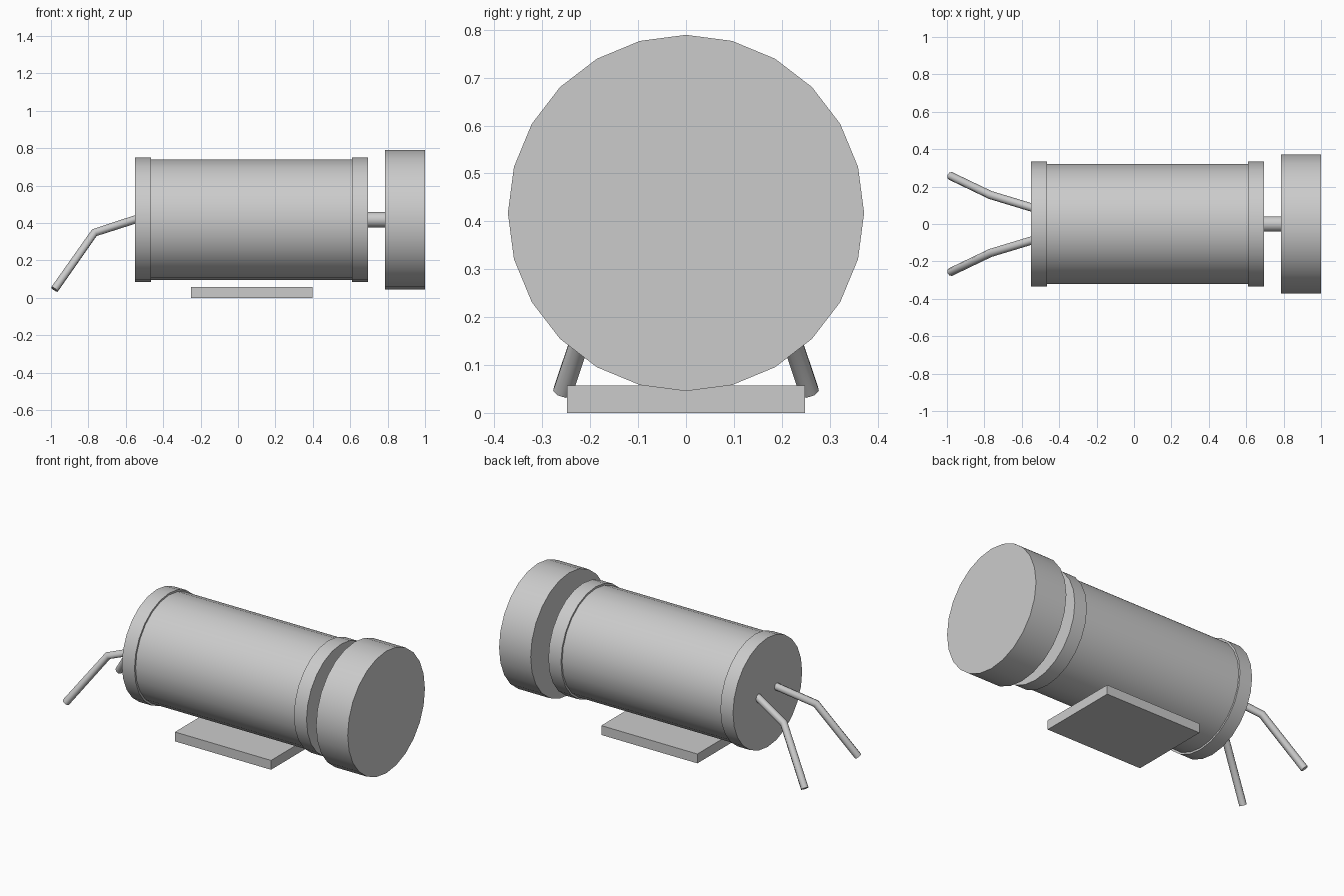
import bpy, math

if "Cube" in bpy.data.objects:
    bpy.data.objects.remove(bpy.data.objects["Cube"])

AXIS_Z = 0.4175  # height of the motor axis


def cylinder(name, x0, x1, radius, sides=24):
    """Cylinder lying along x, smooth sides with sharp rims."""
    bpy.ops.mesh.primitive_cylinder_add(
        vertices=sides, radius=radius, depth=x1 - x0,
        location=((x0 + x1) / 2, 0, AXIS_Z), rotation=(0, math.pi / 2, 0))
    ob = bpy.context.object
    ob.name = name
    bpy.ops.object.shade_smooth_by_angle(angle=math.radians(30))
    return ob


def wire(name, side):
    """Bent lead leaving the rear cap."""
    path = [(-0.54, 0.086, 0.422), (-0.768, 0.155, 0.348), (-0.981, 0.257, 0.045)]
    cu = bpy.data.curves.new(name, 'CURVE')
    cu.dimensions = '3D'
    cu.bevel_depth = 0.022
    cu.bevel_resolution = 2
    cu.use_fill_caps = True
    sp = cu.splines.new('POLY')
    sp.points.add(len(path) - 1)
    for p, (x, y, z) in zip(sp.points, path):
        p.co = (x, y * side, z, 1)
    ob = bpy.data.objects.new(name, cu)
    bpy.context.collection.objects.link(ob)
    bpy.ops.object.select_all(action='DESELECT')
    ob.select_set(True)
    bpy.context.view_layer.objects.active = ob
    bpy.ops.object.convert(target='MESH')
    bpy.ops.object.shade_smooth_by_angle(angle=math.radians(50))


# Motor housing with its two end caps
cylinder("motor_body", -0.465, 0.61, 0.322)
cylinder("rear_cap", -0.55, -0.465, 0.333)
cylinder("front_cap", 0.61, 0.695, 0.333)

# Drive shaft and wheel
cylinder("shaft", 0.69, 0.79, 0.041)
cylinder("drive_wheel", 0.787, 1.0, 0.372)

# Flat mounting plate on the ground
bpy.ops.mesh.primitive_cube_add(size=1, location=(0.073, 0, 0.0285))
plate = bpy.context.object
plate.name = "mounting_plate"
plate.scale = (0.648, 0.498, 0.057)

# Pair of mirrored leads
wire("wire_left", 1)
wire("wire_right", -1)
